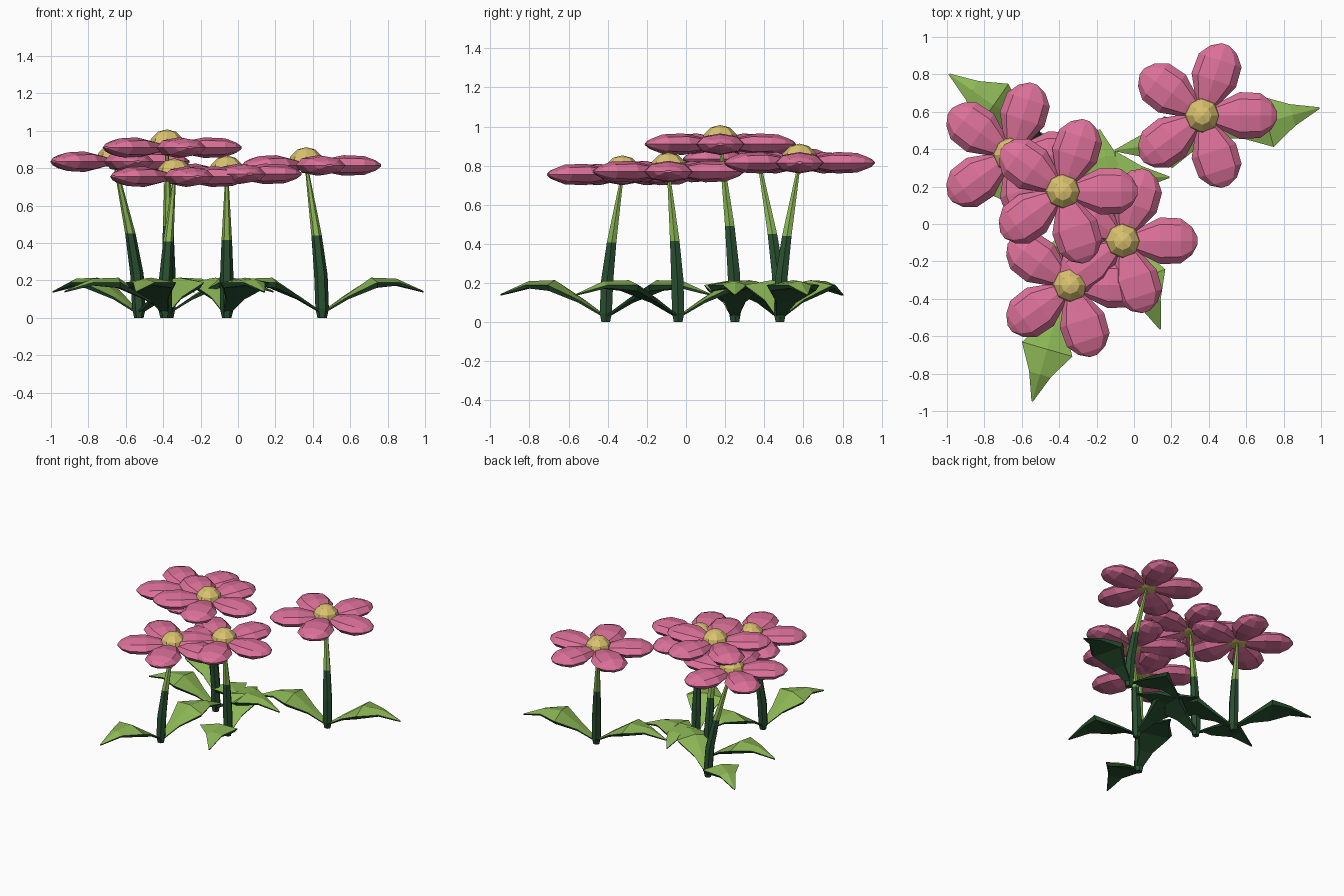
import bpy, bmesh, math
from mathutils import Vector, Matrix

old = bpy.data.objects.get("Cube")
if old:
    bpy.data.objects.remove(old, do_unlink=True)


def material(name, rgb):
    m = bpy.data.materials.new(name)
    m.use_nodes = True
    m.diffuse_color = (*rgb, 1)
    m.node_tree.nodes["Principled BSDF"].inputs["Base Color"].default_value = (*rgb, 1)
    return m


PINK = material("petal pink", (0.72, 0.165, 0.32))
YELLOW = material("centre yellow", (0.70, 0.54, 0.16))
LIGHT = material("light green", (0.26, 0.47, 0.09))
DARK = material("dark green", (0.022, 0.08, 0.03))


def loft(bm, rings):
    """Skin a list of equal-sized point rings and cap both ends."""
    loops = [[bm.verts.new(p) for p in ring] for ring in rings]
    n = len(loops[0])
    for a, b in zip(loops, loops[1:]):
        for i in range(n):
            j = (i + 1) % n
            bm.faces.new((a[i], a[j], b[j], b[i]))
    bm.faces.new(loops[0][::-1])
    bm.faces.new(loops[-1])


def finish(name, bm, mats, rule=None):
    bmesh.ops.recalc_face_normals(bm, faces=bm.faces)
    if rule:
        for f in bm.faces:
            f.material_index = rule(f)
    me = bpy.data.meshes.new(name)
    bm.to_mesh(me)
    bm.free()
    for m in mats:
        me.materials.append(m)
    ob = bpy.data.objects.new(name, me)
    bpy.context.collection.objects.link(ob)
    return ob


def petals(name, top):
    # five plump petals: (distance, half width, half height)
    sections = [(0.02, 0.03, 0.015), (0.10, 0.075, 0.035), (0.20, 0.125, 0.055),
                (0.31, 0.12, 0.05), (0.37, 0.075, 0.028), (0.40, 0.02, 0.006)]
    bm = bmesh.new()
    for k in range(5):
        turn = Matrix.Translation(top) @ Matrix.Rotation(math.tau * k / 5, 4, 'Z')
        loft(bm, [[turn @ Vector((r, w * math.cos(math.tau * i / 8), h * math.sin(math.tau * i / 8)))
                   for i in range(8)] for r, w, h in sections])
    finish(name, bm, [PINK])


def centre(name, top):
    # low-poly dome, flattened beneath
    bm = bmesh.new()
    bmesh.ops.create_uvsphere(bm, u_segments=8, v_segments=6, radius=0.098)
    for v in bm.verts:
        if v.co.z < 0:
            v.co.z *= 0.3
    bmesh.ops.translate(bm, verts=bm.verts, vec=top)
    finish(name, bm, [YELLOW])


def stem(name, base, top):
    # bent tapering stalk: (height share, sideways share, radius)
    bm = bmesh.new()
    rings = []
    for t, s, r in [(0, 0, 0.025), (0.06, 0, 0.036), (0.28, 0.08, 0.036),
                    (0.54, 0.35, 0.028), (1, 1, 0.008)]:
        c = Vector((base.x + (top.x - base.x) * s, base.y + (top.y - base.y) * s,
                    base.z + (top.z - base.z) * t))
        rings.append([c + Vector((r * math.cos(math.tau * i / 6), r * math.sin(math.tau * i / 6), 0))
                      for i in range(6)])
    loft(bm, rings)
    finish(name, bm, [LIGHT, DARK], lambda f: int(f.calc_center_median().z < 0.4))


def leaf(name, base, angle):
    # arched leaf with a raised midrib: (distance, half width, height, rib)
    sections = [(0.0, 0.02, 0.03, 0.0), (0.13, 0.06, 0.115, 0.005), (0.27, 0.14, 0.19, 0.025),
                (0.41, 0.06, 0.19, 0.02), (0.56, 0.004, 0.142, 0.002)]
    turn = Matrix.Translation(base) @ Matrix.Rotation(math.radians(angle), 4, 'Z')
    bm = bmesh.new()
    rings = []
    for r, w, z, rib in sections:
        d = 0.006 + 0.17 * w
        rings.append([turn @ Vector(p) for p in (
            (r, -w, z), (r, 0, z + rib), (r, w, z),
            (r, w * 0.85, z - d), (r, 0, z - d), (r, -w * 0.85, z - d))])
    loft(bm, rings)
    finish(name, bm, [LIGHT, DARK], lambda f: int(f.normal.z < 0.3))


# head position, root position, directions of the two leaves
plants = [
    ((-0.66, 0.37, 0.835), (-0.53, 0.48), (145, 325)),
    ((-0.38, 0.175, 0.91), (-0.37, 0.25), (0, 184)),
    ((-0.06, -0.09, 0.77), (-0.06, -0.04), (291, 103)),
    ((-0.34, -0.325, 0.755), (-0.39, -0.41), (254, 74)),
    ((0.365, 0.58, 0.815), (0.45, 0.48), (14.5, 189)),
]
for n, (head, root, angles) in enumerate(plants, 1):
    top, base = Vector(head), Vector((*root, 0.0))
    petals(f"petals_{n}", top)
    centre(f"flower_centre_{n}", top)
    stem(f"stem_{n}", base, top)
    for side, a in zip("ab", angles):
        leaf(f"leaf_{n}{side}", base, a)
